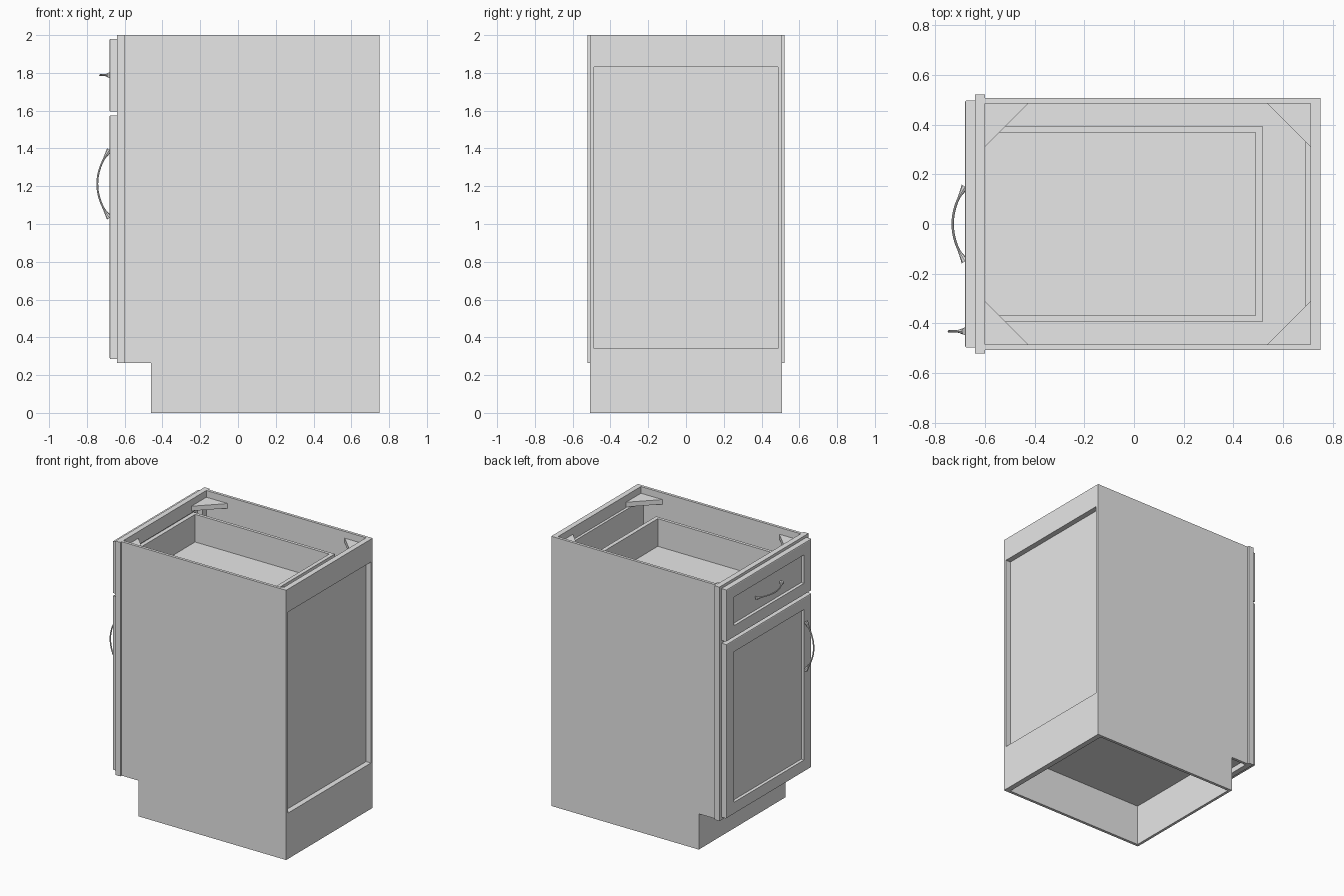
import bpy, bmesh, math

cube = bpy.data.objects.get("Cube")
if cube:
    bpy.data.objects.remove(cube, do_unlink=True)

# One plain grey for the whole cabinet
GREY = (0.8, 0.8, 0.8, 1.0)
mat = bpy.data.materials.new("plain grey")
mat.use_nodes = True
mat.diffuse_color = GREY
mat.node_tree.nodes["Principled BSDF"].inputs["Base Color"].default_value = GREY


def add_object(name, bm):
    bmesh.ops.recalc_face_normals(bm, faces=bm.faces)
    mesh = bpy.data.meshes.new(name)
    bm.to_mesh(mesh)
    bm.free()
    mesh.materials.append(mat)
    obj = bpy.data.objects.new(name, mesh)
    bpy.context.collection.objects.link(obj)
    return obj


def box_mesh(x, y, z):
    bm = bmesh.new()
    bmesh.ops.create_cube(bm, size=1)
    for v in bm.verts:
        v.co = [(r[0] + r[1]) / 2 + c * (r[1] - r[0]) for c, r in zip(v.co, (x, y, z))]
    return bm


def box(name, x, y, z):
    return add_object(name, box_mesh(x, y, z))


def prism(name, points, offset):
    """Extrude a planar outline by an offset vector."""
    bm = bmesh.new()
    face = bm.faces.new([bm.verts.new(p) for p in points])
    ext = bmesh.ops.extrude_face_region(bm, geom=[face])
    verts = [g for g in ext["geom"] if isinstance(g, bmesh.types.BMVert)]
    bmesh.ops.translate(bm, verts=verts, vec=offset)
    return add_object(name, bm)


def shaker_front(name, z0, z1):
    """Slab with eased front edges and a recessed centre panel."""
    bm = box_mesh((-0.68, -0.64), (-0.498, 0.498), (z0, z1))

    def front():
        return min(bm.faces, key=lambda f: f.calc_center_median().x)

    bmesh.ops.bevel(bm, geom=list(front().edges), offset=0.007, segments=2,
                    profile=0.5, affect='EDGES')
    bmesh.ops.inset_region(bm, faces=[front()], thickness=0.113)
    panel = min(bm.faces, key=lambda f: (round(f.calc_center_median().x, 4), -f.calc_area()))
    centre = [f for f in bm.faces if f.normal.x < -0.99
              and abs(f.calc_center_median().y) < 0.01
              and abs(f.calc_center_median().z - (z0 + z1) / 2) < 0.01]
    panel = centre[0] if centre else panel
    bmesh.ops.inset_region(bm, faces=[panel], thickness=0.004)
    bmesh.ops.translate(bm, verts=list(panel.verts), vec=(0.02, 0, 0))
    return add_object(name, bm)


def arch_handle(name, centre, half, depth, vertical):
    """Slim bowed pull, flaring where it meets the front."""
    curve = bpy.data.curves.new(name, 'CURVE')
    curve.dimensions = '3D'
    curve.bevel_depth = 1.0
    curve.bevel_resolution = 2
    curve.use_fill_caps = True
    n = 20
    spline = curve.splines.new('POLY')
    spline.points.add(n)
    for i, p in enumerate(spline.points):
        t = 2 * i / n - 1
        s = t * half
        x = centre[0] - depth * (1 - t * t)
        y = centre[1] + (0 if vertical else s)
        z = centre[2] + (s if vertical else 0)
        p.co = (x, y, z, 1)
        p.radius = 0.005 + 0.011 * max(0, (abs(t) - 0.7) / 0.3) ** 1.5
    obj = bpy.data.objects.new(name, curve)
    bpy.context.collection.objects.link(obj)
    curve.materials.append(mat)
    bpy.ops.object.select_all(action='DESELECT')
    obj.select_set(True)
    bpy.context.view_layer.objects.active = obj
    bpy.ops.object.convert(target='MESH')
    bpy.ops.object.shade_smooth_by_angle(angle=math.radians(40))


IN, OUT = 0.486, 0.507      # inner and outer faces of the side panels
FRONT, BACK = -0.60, 0.75   # panel ends
KICK_X, KICK_Z = -0.46, 0.265

# Side panels, corner braces, frame stiles and drawer sides, mirrored in y
outline = [(KICK_X, 0), (BACK, 0), (BACK, 2), (FRONT, 2), (FRONT, KICK_Z), (KICK_X, KICK_Z)]
for side, s in (("left", 1), ("right", -1)):
    prism(f"side_panel_{side}", [(x, s * IN, z) for x, z in outline], (0, s * (OUT - IN), 0))
    for end, x, d in (("front", FRONT, 1), ("back", 0.71, -1)):
        tri = [(x, s * IN, 1.915), (x + d * 0.175, s * IN, 1.915), (x, s * (IN - 0.175), 1.915)]
        prism(f"corner_brace_{end}_{side}", tri, (0, 0, 0.035))
    box(f"frame_stile_{side}", (-0.64, FRONT), sorted((s * 0.44, s * 0.522)), (KICK_Z, 2))
    box(f"drawer_side_{side}", (-0.64, 0.52), sorted((s * 0.369, s * 0.392)), (1.63, 1.865))

# Face frame rails
for name, z in (("top", (1.90, 2)), ("middle", (1.54, 1.62)), ("bottom", (KICK_Z, 0.34))):
    box(f"frame_rail_{name}", (-0.64, FRONT), (-0.44, 0.44), z)

# Carcass boards
box("toe_kick", (KICK_X, KICK_X + 0.02), (-IN, IN), (0, 0.305))
box("cabinet_floor", (FRONT, 0.71), (-IN, IN), (0.305, 0.34))
box("back_panel", (0.69, 0.71), (-IN, IN), (0.34, 1.91))
box("back_rail_top", (0.71, BACK), (-IN, IN), (1.83, 2))
box("back_rail_bottom", (0.71, BACK), (-IN, IN), (0, 0.34))

# Drawer box
box("drawer_floor", (-0.62, 0.49), (-0.369, 0.369), (1.64, 1.66))
box("drawer_back", (0.49, 0.52), (-0.369, 0.369), (1.63, 1.865))
box("drawer_inner_front", (-0.64, -0.61), (-0.369, 0.369), (1.63, 1.865))

# Door, drawer front and their pulls
shaker_front("door", 0.285, 1.575)
shaker_front("drawer_front", 1.595, 1.98)
arch_handle("door_handle", (-0.68, -0.432, 1.212), 0.18, 0.065, True)
arch_handle("drawer_handle", (-0.68, 0.0, 1.788), 0.15, 0.05, False)
